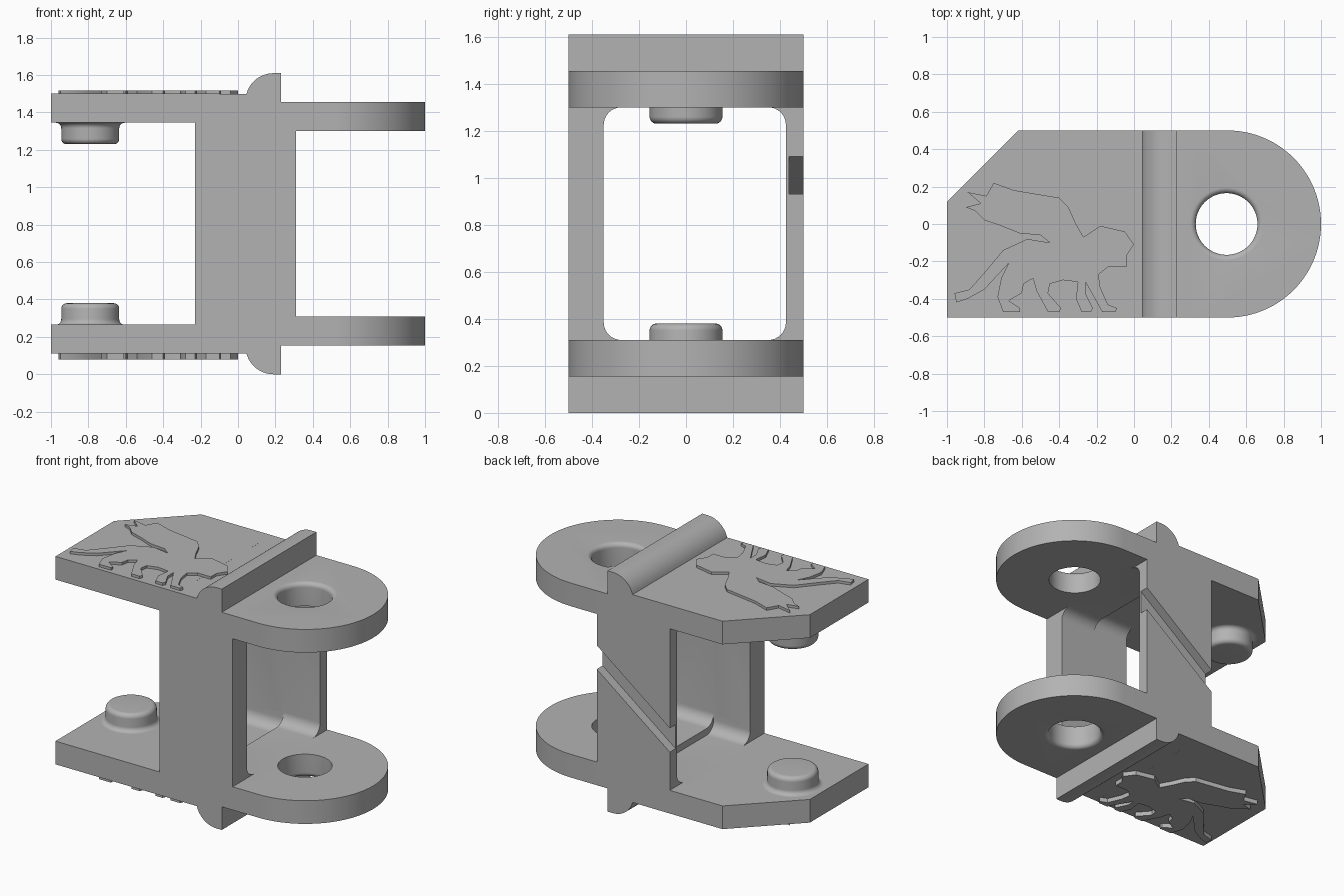
import bpy, bmesh
from math import sin, cos, pi

if "Cube" in bpy.data.objects:
    bpy.data.objects.remove(bpy.data.objects["Cube"], do_unlink=True)

MID = 0.805            # height of the horizontal symmetry plane
TOP = 2 * MID

grey = bpy.data.materials.new("plain grey")
grey.use_nodes = True
COLOUR = (0.45, 0.45, 0.45, 1)
grey.diffuse_color = COLOUR
grey.node_tree.nodes["Principled BSDF"].inputs["Base Color"].default_value = COLOUR


def finish(name, bm):
    bmesh.ops.recalc_face_normals(bm, faces=bm.faces)
    mesh = bpy.data.meshes.new(name)
    bm.to_mesh(mesh)
    bm.free()
    mesh.materials.append(grey)
    obj = bpy.data.objects.new(name, mesh)
    bpy.context.collection.objects.link(obj)
    return obj


def prism(name, outline, lo, hi, axis):
    """Extrude a 2D outline along one axis."""
    bm = bmesh.new()
    place = {"x": lambda a, b, d: (d, a, b),
             "y": lambda a, b, d: (a, d, b),
             "z": lambda a, b, d: (a, b, d)}[axis]
    low = [bm.verts.new(place(a, b, lo)) for a, b in outline]
    high = [bm.verts.new(place(a, b, hi)) for a, b in outline]
    bm.faces.new(low)
    bm.faces.new(high)
    for i in range(len(low)):
        j = (i + 1) % len(low)
        bm.faces.new((low[i], low[j], high[j], high[i]))
    return finish(name, bm)


def lathe(name, profile, x, steps=64):
    """Turn a radius/height profile about a vertical line, with capped ends."""
    bm = bmesh.new()
    turns = [2 * pi * k / steps for k in range(steps)]
    rings = [[bm.verts.new((x + r * cos(t), r * sin(t), z)) for t in turns]
             for r, z in profile]
    for a, b in zip(rings, rings[1:]):
        for k in range(steps):
            n = (k + 1) % steps
            bm.faces.new((a[k], a[n], b[n], b[k]))
    bm.faces.new(rings[0])
    bm.faces.new(rings[-1])
    return finish(name, bm)


def arc(cx, cy, r, start, end, n=8):
    """Points on a circle, angles given in quarter turns."""
    angles = [(start + (end - start) * k / n) * pi / 2 for k in range(n + 1)]
    return [(cx + r * cos(t), cy + r * sin(t)) for t in angles]


def rounded(x0, x1, y0, y1, r):
    return (arc(x1 - r, y1 - r, r, 0, 1) + arc(x0 + r, y1 - r, r, 1, 2)
            + arc(x0 + r, y0 + r, r, 2, 3) + arc(x1 - r, y0 + r, r, 3, 4))


def flip(points):
    return [(a, TOP - b) for a, b in points]


def combine(target, tool, operation):
    mod = target.modifiers.new(operation.lower(), "BOOLEAN")
    mod.operation, mod.solver, mod.object = operation, "EXACT", tool
    bpy.context.view_layer.objects.active = target
    bpy.ops.object.modifier_apply(modifier=mod.name)
    bpy.data.objects.remove(tool, do_unlink=True)


# Central column with a rounded ridge at top and bottom
half = ([(-0.23, 0.11)] + arc(0.19, 0.15, 0.15, 2.17, 3, 12)
        + [(0.23, 0), (0.23, 0.155), (0.31, 0.155)])
link = prism("link_body", half + flip(half)[::-1], -0.5, 0.5, "y")

# Chamfered plates on one side, round ears on the other
plate = [(-1, -0.5), (-0.1, -0.5), (-0.1, 0.5), (-0.62, 0.5), (-1, 0.12)]
ear = [(0.27, -0.5)] + arc(0.5, 0, 0.5, -1, 1, 48) + [(0.27, 0.5)]
for name, outline, lo, hi in (("plate", plate, 0.11, 0.265), ("ear", ear, 0.155, 0.31)):
    combine(link, prism("lower_" + name, outline, lo, hi, "z"), "UNION")
    combine(link, prism("upper_" + name, outline, TOP - hi, TOP - lo, "z"), "UNION")

# Stepped window through the column
for x0, x1, floor in ((-0.3, 0.04, 0.265), (0.0, 0.4, 0.31)):
    opening = rounded(-0.35, 0.425, floor, TOP - floor, 0.075)
    combine(link, prism("window_cutter", opening, x0, x1, "x"), "DIFFERENCE")

# Diagonal groove across the back wall
slope = 0.76
groove = [(x, 0.775 + slope * x + s) for x, s in
          ((-0.4, -0.08), (0.5, -0.08), (0.5, 0.08), (-0.4, 0.08))]
combine(link, prism("groove_cutter", groove, 0.438, 0.6, "y"), "DIFFERENCE")

# Pin holes with a rounded outer rim
hole = [(0.195, 0.1)] + arc(0.195, 0.185, 0.03, 3, 2) + [(0.165, 0.4)]
for profile in (hole, flip(hole)):
    combine(link, lathe("hole_cutter", profile, 0.495), "DIFFERENCE")

# Pins with a filleted foot and rounded end
pin = ([(0.185, 0.25)] + arc(0.185, 0.295, 0.03, 3, 2)
       + arc(0.125, 0.35, 0.03, 0, 1))
parts = [link, lathe("lower_pin", pin, -0.79), lathe("upper_pin", flip(pin), -0.79)]

# Winged animal relief, outline in hundredths: wing, head, legs, tail, feathers
relief = [
    (-75, 22), (-64, 18), (-40, 14), (-35, 9), (-31, 0), (-27, -7),
    (-18, -1), (-5, -4), (0, -11), (-4, -17), (-4, -23), (-14, -23), (-19, -27),
    (-18, -34), (-14, -43), (-9, -45), (-10, -47), (-17, -47), (-22, -38),
    (-26, -31), (-26, -37), (-22, -45), (-23, -47), (-28, -47), (-31, -40),
    (-30, -31), (-38, -30), (-45, -32), (-46, -37), (-39, -45), (-40, -47),
    (-46, -47), (-52, -36), (-54, -29), (-59, -32), (-60, -37), (-67, -41),
    (-61, -45), (-61, -47), (-70, -47), (-73, -39), (-71, -29), (-67, -21),
    (-80, -35), (-89, -40), (-95, -42), (-96, -37), (-88, -35), (-80, -26),
    (-70, -14), (-57, -8), (-45, -10), (-50, -6), (-61, -5), (-71, -1),
    (-80, 2), (-85, 7), (-90, 9), (-82, 11), (-89, 17), (-79, 15)]
relief = [(x / 100, y / 100) for x, y in relief]
parts.append(prism("upper_relief", relief, 1.49, 1.517, "z"))
parts.append(prism("lower_relief", relief, 0.08, 0.12, "z"))

# Smooth the curved surfaces, keep edges sharp
for obj in parts:
    bpy.ops.object.select_all(action="DESELECT")
    obj.select_set(True)
    bpy.context.view_layer.objects.active = obj
    bpy.ops.object.shade_smooth_by_angle()
